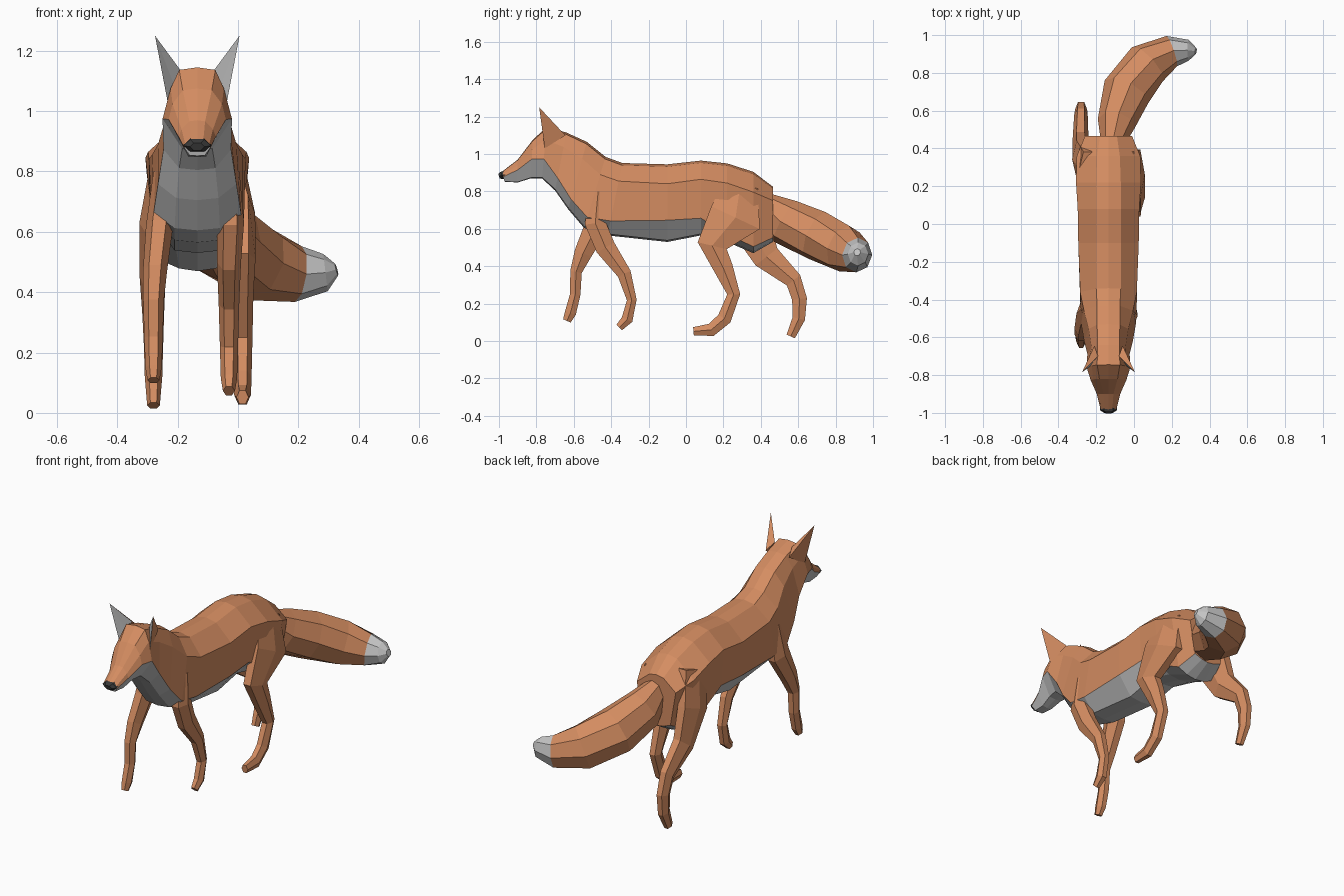
import bpy, bmesh, math
from mathutils import Vector

CX = -0.135  # centre line of the body; the tail swings out to +x


def material(name, r, g, b):
    m = bpy.data.materials.new(name)
    m.diffuse_color = (r, g, b, 1)
    return m


MATS = [material("orange fur", .66, .265, .12),
        material("pale fur", .56, .56, .56),
        material("black nose", .04, .04, .04)]


def finish(name, bm):
    bmesh.ops.recalc_face_normals(bm, faces=bm.faces[:])
    me = bpy.data.meshes.new(name)
    bm.to_mesh(me)
    bm.free()
    for m in MATS:
        me.materials.append(m)
    ob = bpy.data.objects.new(name, me)
    bpy.context.collection.objects.link(ob)
    return ob


def loft(name, rings, rule=lambda seg, band: 0):
    """Skin a list of point rings; rule gives the colour per segment and band."""
    bm = bmesh.new()
    vs = [[bm.verts.new(p) for p in ring] for ring in rings]
    n = len(vs[0])
    for i in range(len(vs) - 1):
        for j in range(n):
            k = (j + 1) % n
            f = bm.faces.new((vs[i][j], vs[i][k], vs[i + 1][k], vs[i + 1][j]))
            f.material_index = rule(i, j)
    bm.faces.new(vs[0]).material_index = rule(0, n // 2)
    bm.faces.new(vs[-1]).material_index = rule(len(vs) - 2, 0)
    return finish(name, bm)


def tube(name, path, sides, leg=True, rule=lambda s, b: 0):
    """Path of (x, y, z, half width, half depth), rings square to the path."""
    pts = [Vector(p[:3]) for p in path]
    rings = []
    for i, p in enumerate(path):
        a, b = pts[max(i - 1, 0)], pts[min(i + 1, len(pts) - 1)]
        t = (b - a).normalized()
        side = Vector((1, 0, 0)) if leg else t.cross(Vector((0, 0, 1))).normalized()
        up = side.cross(t).normalized()
        rings.append([pts[i] + side * p[3] * math.cos(math.tau * j / sides)
                      + up * p[4] * math.sin(math.tau * j / sides)
                      for j in range(sides)])
    return loft(name, rings, rule)


# Head, neck and torso: top y,z / bottom y,z / half widths: side, top, colour
# line, bottom / height of the colour line as a fraction from the top
SECTIONS = [
    (-.985, .905, -.970, .852, .040, .020, .043, .025, .50),
    (-.90, .970, -.90, .848, .052, .026, .062, .030, .45),
    (-.82, 1.075, -.83, .870, .082, .048, .095, .040, .50),
    (-.745, 1.145, -.77, .870, .088, .060, .115, .050, .62),
    (-.64, 1.115, -.70, .805, .090, .058, .112, .060, .78),
    (-.53, 1.065, -.63, .705, .105, .060, .130, .070, .85),
    (-.43, .985, -.545, .605, .130, .060, .145, .075, .85),
    (-.34, .952, -.42, .565, .150, .065, .150, .075, .80),
    (-.10, .945, -.10, .530, .160, .065, .155, .075, .72),
    (.08, .965, .08, .565, .163, .065, .150, .075, .77),
    (.22, .950, .22, .530, .172, .065, .140, .070, .90),
    (.36, .905, .36, .470, .168, .060, .120, .060, .92),
    (.465, .825, .465, .530, .125, .045, .090, .040, .92),
]


def body_ring(s):
    yt, zt, yb, zb, w, tw, ww, bw, fw = s

    def at(x, v):
        return (CX + x, yt + (yb - yt) * v, zt + (zb - zt) * v)
    half = [(tw, .03), (w, .25), (ww, fw), (bw, .98)]
    return ([at(0, 0)] + [at(x, v) for x, v in half] + [at(0, 1)]
            + [at(-x, v) for x, v in reversed(half)])


# the two bands either side of the bottom line are pale
loft("body_and_head", [body_ring(s) for s in SECTIONS],
     lambda seg, band: 1 if 3 <= band <= 6 else 0)

# Nose
tube("nose", [(CX, -.962, .890, .046, .024), (CX, -.985, .886, .046, .024),
              (CX, -1.0, .882, .024, .014)], 6, rule=lambda s, b: 2)

# Ears: pale hollow in front, orange behind
for side, label in ((-1, "left_ear"), (1, "right_ear")):
    bm = bmesh.new()
    tip, inner, hollow, outer, back = [
        bm.verts.new((CX + side * x, y, z)) for x, y, z in
        [(.14, -.785, 1.25), (.055, -.70, 1.135), (.078, -.725, 1.09),
         (.098, -.755, 1.03), (.075, -.645, 1.10)]]
    for tri, m in (((tip, inner, hollow), 1), ((tip, hollow, outer), 1),
                   ((tip, outer, back), 0), ((tip, back, inner), 0)):
        bm.faces.new(tri).material_index = m
    bm.faces.new((inner, hollow, outer, back))
    finish(label, bm)

# Legs, walking: x offset from the centre line, y, z, half width, half depth
LEGS = {
    "right_front_leg": [
        (.105, -.47, .80, .035, .06), (.110, -.485, .63, .045, .065),
        (.105, -.43, .50, .040, .062), (.105, -.33, .36, .034, .043),
        (.105, -.29, .22, .030, .030), (.105, -.315, .115, .027, .035),
        (.105, -.357, .073, .020, .024)],
    "left_front_leg": [
        (-.110, -.45, .80, .035, .06), (-.125, -.475, .62, .045, .075),
        (-.140, -.55, .47, .040, .055), (-.145, -.588, .37, .034, .036),
        (-.145, -.592, .25, .031, .032), (-.145, -.618, .15, .027, .035),
        (-.145, -.637, .108, .020, .025)],
    "right_hind_leg": [
        (.110, .29, .83, .045, .11), (.145, .265, .66, .047, .165),
        (.148, .14, .51, .045, .092), (.148, .20, .39, .038, .060),
        (.150, .255, .25, .033, .040), (.150, .205, .12, .030, .044),
        (.150, .135, .060, .028, .040), (.150, .04, .052, .020, .026)],
    "left_hind_leg": [
        (-.110, .29, .83, .045, .11), (-.145, .34, .63, .047, .125),
        (-.148, .43, .45, .043, .085), (-.146, .575, .325, .036, .052),
        (-.145, .607, .225, .032, .046), (-.145, .603, .12, .029, .039),
        (-.145, .560, .025, .021, .028)],
}
for name, path in LEGS.items():
    tube(name, [(CX + p[0],) + p[1:] for p in path], 6)

# Tail: curves to the right, pale tip
TAIL = [(-.115, .42, .73, .06, .07), (-.095, .53, .64, .10, .125),
        (-.04, .70, .565, .130, .135), (.07, .845, .495, .122, .128),
        (.20, .915, .46, .085, .093), (.29, .92, .465, .055, .062),
        (.327, .915, .475, .018, .020)]
tube("tail", TAIL, 8, leg=False, rule=lambda seg, band: 1 if seg >= 4 else 0)
